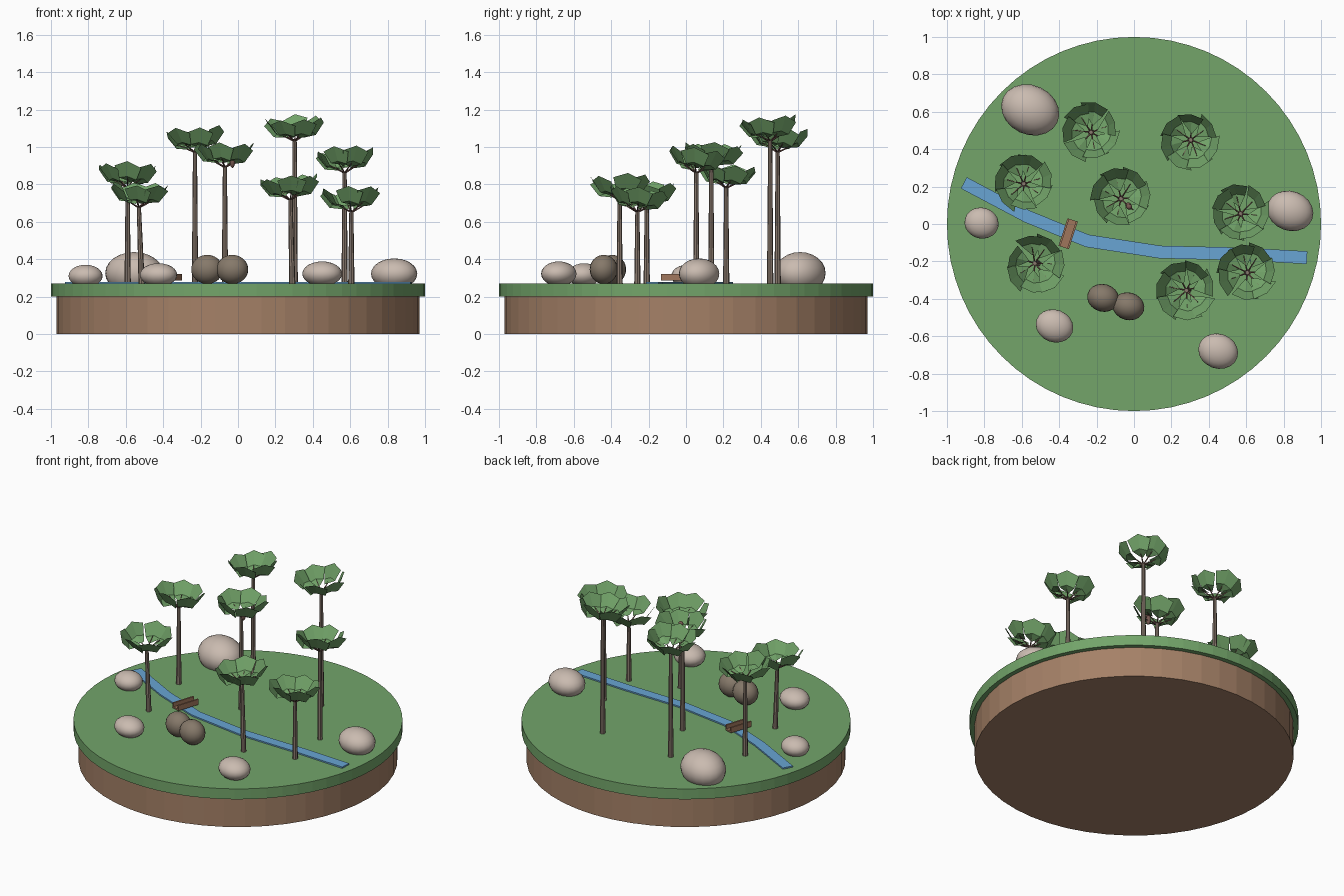
import bpy, bmesh, math, random
from mathutils import Vector, Matrix

random.seed(4)
cube = bpy.data.objects.get("Cube")
if cube:
    bpy.data.objects.remove(cube)

GROUND = 0.27


def material(name, *rgb):
    lin = [((c / 255 + 0.055) / 1.055) ** 2.4 for c in rgb] + [1]
    m = bpy.data.materials.new(name)
    m.use_nodes = True
    m.diffuse_color = lin
    m.node_tree.nodes["Principled BSDF"].inputs["Base Color"].default_value = lin
    return m


grass = material("grass green", 115, 165, 106)
leaf = material("leaf green", 113, 162, 104)
soil = material("soil brown", 165, 129, 103)
bark = material("bark grey brown", 138, 122, 110)
twig = material("twig brown", 118, 88, 80)
water = material("water blue", 104, 165, 212)
pale = material("pale stone", 202, 187, 176)
dark = material("dark stone", 134, 121, 106)
wood = material("bridge wood", 160, 118, 92)


def finish(name, bm, mat, smooth=False):
    me = bpy.data.meshes.new(name)
    bm.to_mesh(me)
    bm.free()
    me.materials.append(mat)
    for p in me.polygons:
        p.use_smooth = smooth
    ob = bpy.data.objects.new(name, me)
    bpy.context.collection.objects.link(ob)
    return ob


def add_rod(bm, a, b, r1, r2, sides):
    """Tapered rod between two points."""
    a, b = Vector(a), Vector(b)
    rot = Vector((0, 0, 1)).rotation_difference(b - a).to_matrix().to_4x4()
    bmesh.ops.create_cone(bm, cap_ends=True, segments=sides, radius1=r1, radius2=r2,
                          depth=(b - a).length,
                          matrix=Matrix.Translation((a + b) / 2) @ rot)


def disc(name, radius, low, high, sides, mat):
    bm = bmesh.new()
    add_rod(bm, (0, 0, low), (0, 0, high), radius, radius, sides)
    return finish(name, bm, mat)


def ellipsoid(name, centre, size, turn, mat):
    bm = bmesh.new()
    bmesh.ops.create_uvsphere(bm, u_segments=20, v_segments=12, radius=1)
    bm.transform(Matrix.LocRotScale(Vector(centre),
                                    Matrix.Rotation(math.radians(turn), 3, 'Z').to_quaternion(),
                                    Vector(size)))
    return finish(name, bm, mat, True)


# Round island
disc("soil_base", 0.97, 0, 0.2, 48, soil)
disc("grass_top", 1.0, 0.2, GROUND, 64, grass)

# Stream: a flat ribbon along a path
path = [Vector(p) for p in [(-0.91, 0.22), (-0.57, 0.04), (-0.25, -0.09),
                            (0.14, -0.15), (0.57, -0.16), (0.925, -0.18)]]
bm = bmesh.new()
rows = []
for i, p in enumerate(path):
    d = (path[min(i + 1, len(path) - 1)] - path[max(i - 1, 0)]).normalized()
    side = Vector((-d.y, d.x)) * 0.034
    rows.append([bm.verts.new((*(p + side * s), GROUND)) for s in (1, -1)])
for a, b in zip(rows, rows[1:]):
    bm.faces.new((a[0], a[1], b[1], b[0]))
ext = bmesh.ops.extrude_face_region(bm, geom=bm.faces[:])
for v in ext["geom"]:
    if isinstance(v, bmesh.types.BMVert):
        v.co.z += 0.009
bmesh.ops.recalc_face_normals(bm, faces=bm.faces)
finish("stream", bm, water)

# Foot bridge: deck with two rails
bm = bmesh.new()
for x, z, w, h in [(0, 0.29, 0.05, 0.01), (-0.024, 0.303, 0.01, 0.036), (0.024, 0.303, 0.01, 0.036)]:
    bmesh.ops.create_cube(bm, size=1, matrix=Matrix.Translation((x, 0, z)) @ Matrix.Diagonal((w, 0.155, h, 1)))
bm.transform(Matrix.Translation((-0.352, -0.052, 0)) @ Matrix.Rotation(math.radians(-18), 4, 'Z'))
finish("foot_bridge", bm, wood)

# Boulders
for i, (c, s, turn, mat) in enumerate([
        ((-0.555, 0.61, 0.325), (0.16, 0.132, 0.113), -25, pale),
        ((-0.815, 0.005, 0.31), (0.092, 0.083, 0.06), -15, pale),
        ((0.835, 0.07, 0.322), (0.126, 0.106, 0.082), -20, pale),
        ((0.45, -0.68, 0.322), (0.108, 0.093, 0.066), -20, pale),
        ((-0.425, -0.545, 0.316), (0.102, 0.087, 0.062), -20, pale),
        ((-0.165, -0.395, 0.345), (0.086, 0.074, 0.078), -15, dark),
        ((-0.03, -0.44, 0.345), (0.086, 0.074, 0.078), -15, dark)]):
    ellipsoid(f"boulder_{i + 1}", c, s, turn, mat)


def add_petal(bm, angle, size):
    """Cupped leaf plate: shallow near the middle, steep at the rim."""
    lift = random.uniform(-0.008, 0.008)
    grid = []
    for r, z, half, drop in [(0.042, 0.02, 10, 0), (0.105, 0.04, 27, -0.012), (0.152, 0.118, 29, -0.028)]:
        row = []
        for s in (-1, 0, 1):
            a = angle + math.radians(half) * s
            rr = (r + 0.006 * s) * size
            row.append(bm.verts.new((rr * math.cos(a), rr * math.sin(a),
                                     z + lift + drop * abs(s) - 0.006 * s)))
        grid.append(row)
    for lo, hi in zip(grid, grid[1:]):
        for k in range(2):
            bm.faces.new((lo[k], hi[k], hi[k + 1], lo[k + 1]))


def tree(i, x, y, top, lean=0.0, count=7):
    # trunk
    bm = bmesh.new()
    add_rod(bm, (x - lean, y, GROUND - 0.01), (x, y, top), 0.017, 0.011, 8)
    finish(f"tree_{i}_trunk", bm, bark)
    tilt = (Matrix.Translation((x, y, top))
            @ Matrix.Rotation(random.uniform(-0.09, 0.09), 4, 'X')
            @ Matrix.Rotation(random.uniform(-0.09, 0.09), 4, 'Y'))
    start = random.uniform(0, 1)
    twigs, crown = bmesh.new(), bmesh.new()
    for k in range(count):
        a = start + math.tau * k / count + random.uniform(-0.1, 0.1)
        add_rod(twigs, (0, 0, -0.01), (0.09 * math.cos(a), 0.09 * math.sin(a), 0.038), 0.005, 0.002, 5)
        add_petal(crown, a, random.uniform(0.95, 1.06))
    for part, name, mat in ((twigs, "branches", twig), (crown, "leaves", leaf)):
        part.transform(tilt)
        finish(f"tree_{i}_{name}", part, mat)


# Trees: position, trunk height, lean
for i, spec in enumerate([
        (-0.23, 0.49, 0.98), (0.303, 0.45, 1.04), (-0.59, 0.215, 0.79),
        (-0.07, 0.135, 0.90), (0.57, 0.055, 0.87), (0.606, -0.26, 0.66),
        (0.28, -0.355, 0.725, -0.01), (-0.53, -0.21, 0.685, -0.015)]):
    tree(i + 1, *spec)

# Small animal under one crown
ellipsoid("animal_body", (-0.03, 0.1, 0.92), (0.014, 0.016, 0.032), 0, twig)
ellipsoid("animal_head", (-0.026, 0.092, 0.955), (0.016, 0.015, 0.015), 0, twig)
